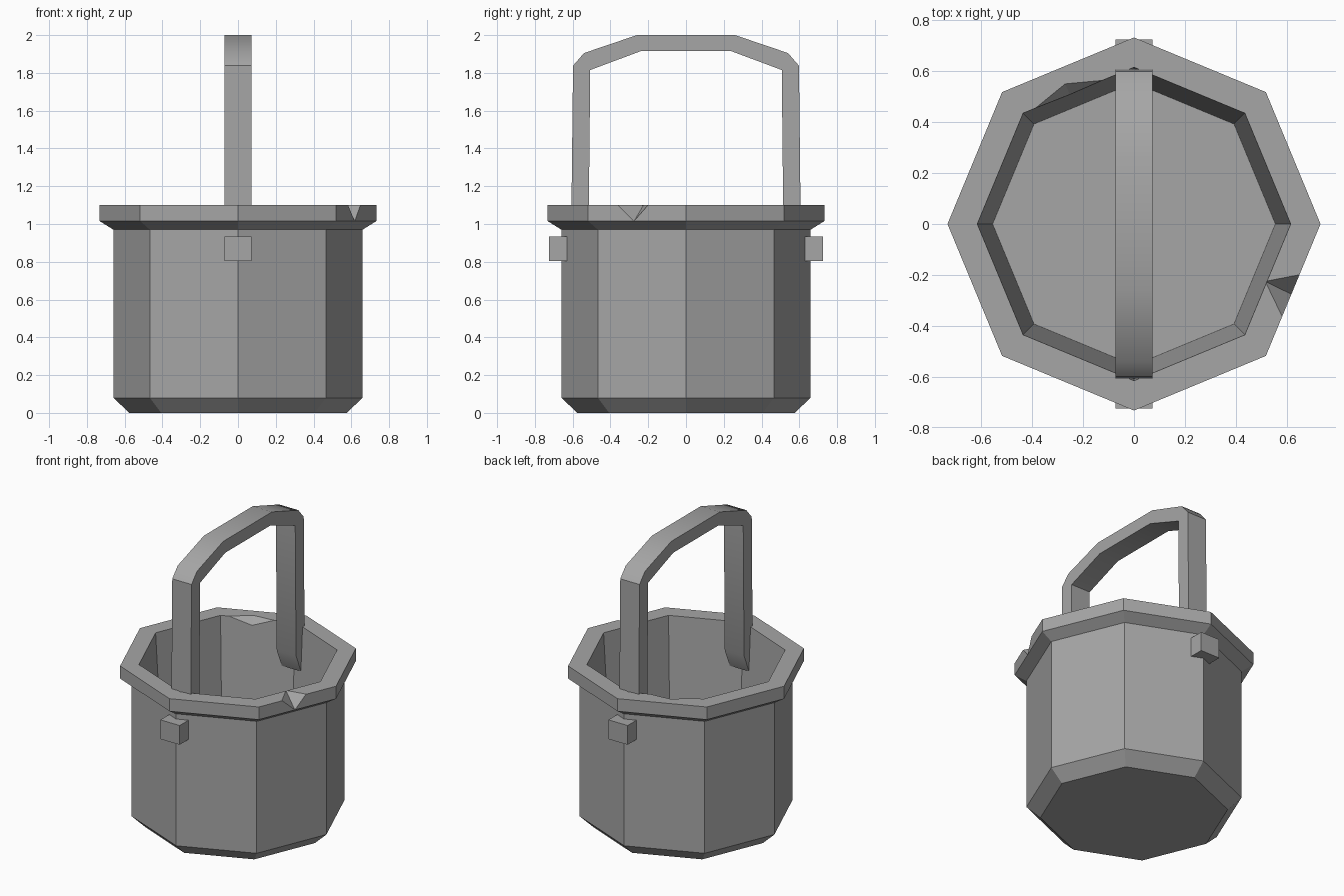
import bpy, bmesh, math
from mathutils import Vector

cube = bpy.data.objects.get("Cube")
if cube:
    bpy.data.objects.remove(cube, do_unlink=True)

GREY = (0.38, 0.38, 0.38, 1)
grey = bpy.data.materials.new("plain grey")
grey.use_nodes = True
grey.diffuse_color = GREY
grey.node_tree.nodes["Principled BSDF"].inputs["Base Color"].default_value = GREY


def finish(bm, name):
    bmesh.ops.recalc_face_normals(bm, faces=bm.faces)
    mesh = bpy.data.meshes.new(name)
    bm.to_mesh(mesh)
    bm.free()
    mesh.materials.append(grey)
    obj = bpy.data.objects.new(name, mesh)
    bpy.context.collection.objects.link(obj)
    return obj


def activate(obj):
    bpy.ops.object.select_all(action='DESELECT')
    obj.select_set(True)
    bpy.context.view_layer.objects.active = obj


def octagon_shell(name, profile, sides=8):
    """Stack of octagon rings, capped at both ends."""
    bm = bmesh.new()
    rings = []
    for r, z in profile:
        angles = [math.tau * i / sides for i in range(sides)]
        rings.append([bm.verts.new((r * math.cos(a), r * math.sin(a), z)) for a in angles])
    for low, high in zip(rings, rings[1:]):
        for i in range(sides):
            j = (i + 1) % sides
            bm.faces.new((low[i], low[j], high[j], high[i]))
    bm.faces.new(rings[0])
    bm.faces.new(rings[-1])
    return finish(bm, name)


def chip(target, apex, corners, outward):
    """Cut a small pyramid-shaped chip out of the rim."""
    apex, outward = Vector(apex), Vector(outward)
    wide = [apex + (Vector(c) - apex) * 1.4 for c in corners]
    points = [apex] + wide + [p + outward for p in (apex, wide[0], wide[1])]
    bm = bmesh.new()
    for p in points:
        bm.verts.new(p)
    bmesh.ops.convex_hull(bm, input=bm.verts)
    cutter = finish(bm, "chip_cutter")
    cutter.hide_render = True
    mod = target.modifiers.new("chip", 'BOOLEAN')
    mod.operation = 'DIFFERENCE'
    mod.solver = 'EXACT'
    mod.object = cutter
    activate(target)
    bpy.ops.object.modifier_apply(modifier=mod.name)
    bpy.data.objects.remove(cutter, do_unlink=True)


# Bucket: bevelled foot, straight wall, flared rim, tapered inside
TOP = 1.1
bucket = octagon_shell("bucket", [
    (0.575, 0), (0.66, 0.08), (0.66, 0.97), (0.732, 1.015),
    (0.732, TOP), (0.615, TOP), (0.555, 0.08)])

# Chips in the outer and inner edges of the rim
chip(bucket, (0.616, -0.275, 1.015),
     [(0.645, -0.2, TOP), (0.58, -0.36, TOP), (0.515, -0.225, TOP)], (0.1, -0.04, 0))
chip(bucket, (-0.25, 0.505, 1.05),
     [(-0.39, 0.452, TOP), (-0.12, 0.564, TOP), (-0.27, 0.55, TOP)], (0.04, -0.1, 0))

# Handle: bent strap whose ends pass through the wall as pegs
outer = [(0.26, 2.0), (0.54, 1.905), (0.598, 1.838), (0.608, 0.935), (0.725, 0.935)]
inner = [(0.24, 1.915), (0.507, 1.815), (0.516, 0.93), (0.57, 0.805), (0.725, 0.805)]
half = outer + inner[::-1]
outline = half + [(-y, z) for y, z in half[::-1]]
bm = bmesh.new()
strap = bm.faces.new([bm.verts.new((-0.072, y, z)) for y, z in outline])
side = bmesh.ops.extrude_face_region(bm, geom=[strap])
bmesh.ops.translate(bm, vec=(0.144, 0, 0),
                    verts=[v for v in side["geom"] if isinstance(v, bmesh.types.BMVert)])
handle = finish(bm, "handle")
activate(handle)
bpy.ops.object.shade_smooth_by_angle(angle=math.radians(35))
